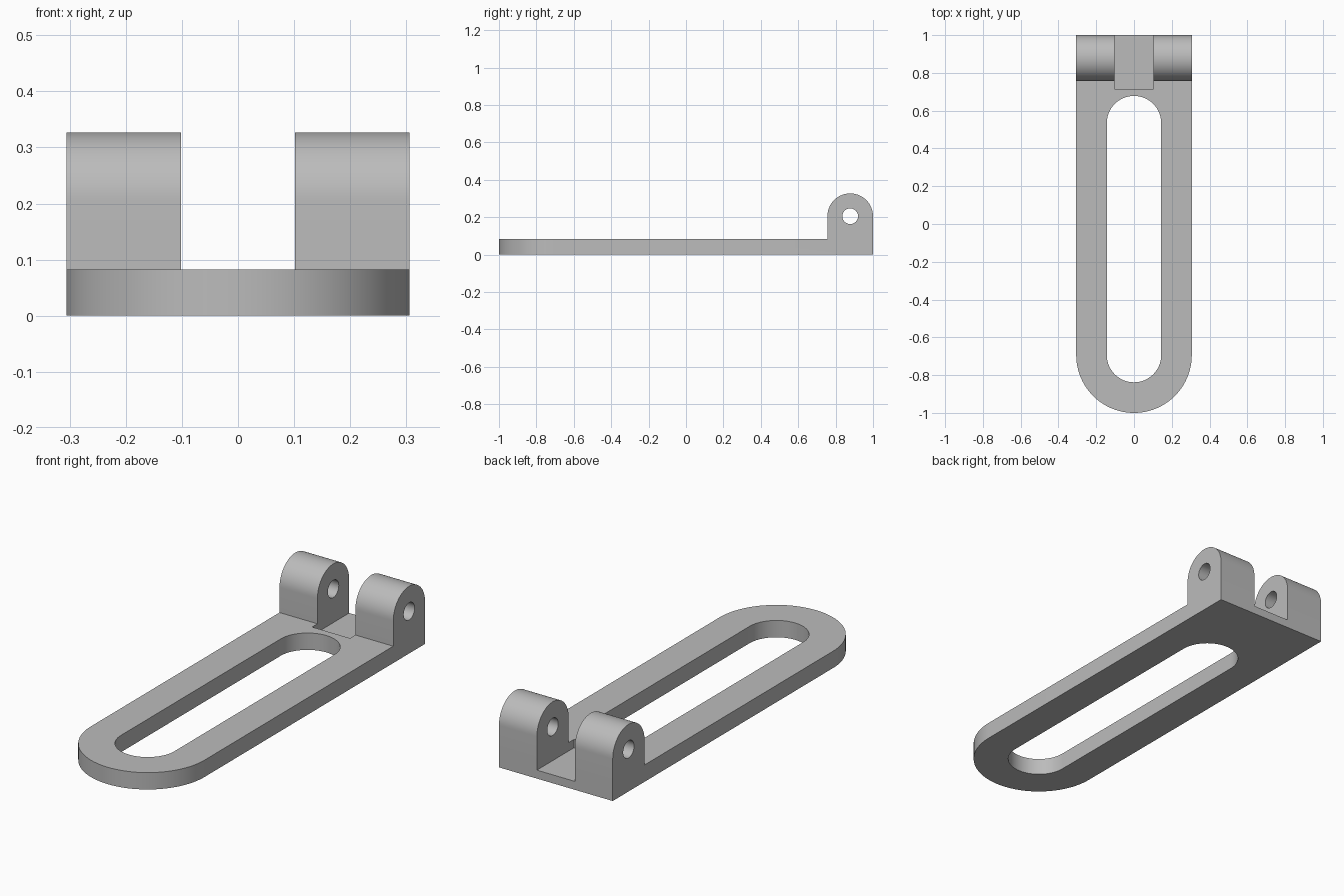
import bpy
import bmesh
from math import sin, cos, pi, radians
from mathutils import Vector

cube = bpy.data.objects.get("Cube")
if cube:
    bpy.data.objects.remove(cube, do_unlink=True)

HALF_W = 0.306      # half width of the plate
THICK = 0.082       # plate thickness
END_Y = HALF_W - 1  # centre of the rounded end
LUG_R = 0.122
LUG_Y, LUG_Z = 1 - LUG_R, 0.205

grey = bpy.data.materials.new("plain grey")
grey.use_nodes = True
colour = (0.5, 0.5, 0.5, 1)
grey.diffuse_color = colour
grey.node_tree.nodes["Principled BSDF"].inputs["Base Color"].default_value = colour


def arc(cx, cy, r, start, end, steps=32):
    angles = [radians(start + (end - start) * i / steps) for i in range(steps + 1)]
    return [(cx + r * cos(a), cy + r * sin(a)) for a in angles]


def prism(name, points, to_3d, direction):
    """Extrude a flat outline along a direction."""
    bm = bmesh.new()
    face = bm.faces.new([bm.verts.new(to_3d(u, v)) for u, v in points])
    moved = bmesh.ops.extrude_face_region(bm, geom=[face])["geom"]
    verts = [g for g in moved if isinstance(g, bmesh.types.BMVert)]
    bmesh.ops.translate(bm, verts=verts, vec=Vector(direction))
    bmesh.ops.recalc_face_normals(bm, faces=bm.faces)
    mesh = bpy.data.meshes.new(name)
    bm.to_mesh(mesh)
    bm.free()
    mesh.materials.append(grey)
    obj = bpy.data.objects.new(name, mesh)
    bpy.context.collection.objects.link(obj)
    return obj


def upright(name, points, z, height):
    return prism(name, points, lambda x, y: (x, y, z), (0, 0, height))


def sideways(name, points, half):
    return prism(name, points, lambda y, z: (-half, y, z), (2 * half, 0, 0))


def combine(target, tool, operation):
    tool.hide_render = True
    mod = target.modifiers.new(tool.name, "BOOLEAN")
    mod.operation, mod.solver, mod.object = operation, "EXACT", tool
    bpy.context.view_layer.objects.active = target
    bpy.ops.object.modifier_apply(modifier=mod.name)
    bpy.data.objects.remove(tool, do_unlink=True)


# Base plate: square at the back, rounded at the front
outline = arc(0, END_Y, HALF_W, 180, 360, 48) + [(HALF_W, 1), (-HALF_W, 1)]
bracket = upright("slotted_hinge_bracket", outline, 0, THICK)

# Hinge lugs: one round-topped block, split by the gap below
block = arc(LUG_Y, LUG_Z, LUG_R, 0, 180) + [(LUG_Y - LUG_R, 0.03), (1, 0.03)]
combine(bracket, sideways("lug_block", block, HALF_W), "UNION")

# Gap between the lugs, sunk into the plate
gap = [(-0.102, 0.715), (0.102, 0.715), (0.102, 1.1), (-0.102, 1.1)]
combine(bracket, upright("lug_gap", gap, THICK / 2, 0.5), "DIFFERENCE")

# Pin hole through both lugs
pin = arc(LUG_Y, LUG_Z, 0.042, 0, 360)[:-1]
combine(bracket, sideways("pin_hole", pin, 0.5), "DIFFERENCE")

# Long slot with rounded ends
slot = arc(0, END_Y, 0.144, 180, 360) + arc(0, 0.534, 0.144, 0, 180)
combine(bracket, upright("long_slot", slot, -0.1, 0.3), "DIFFERENCE")

# Smooth the curved walls, keep the edges sharp
bpy.ops.object.select_all(action="DESELECT")
bracket.select_set(True)
bpy.context.view_layer.objects.active = bracket
bpy.ops.object.shade_smooth_by_angle(angle=radians(30))
